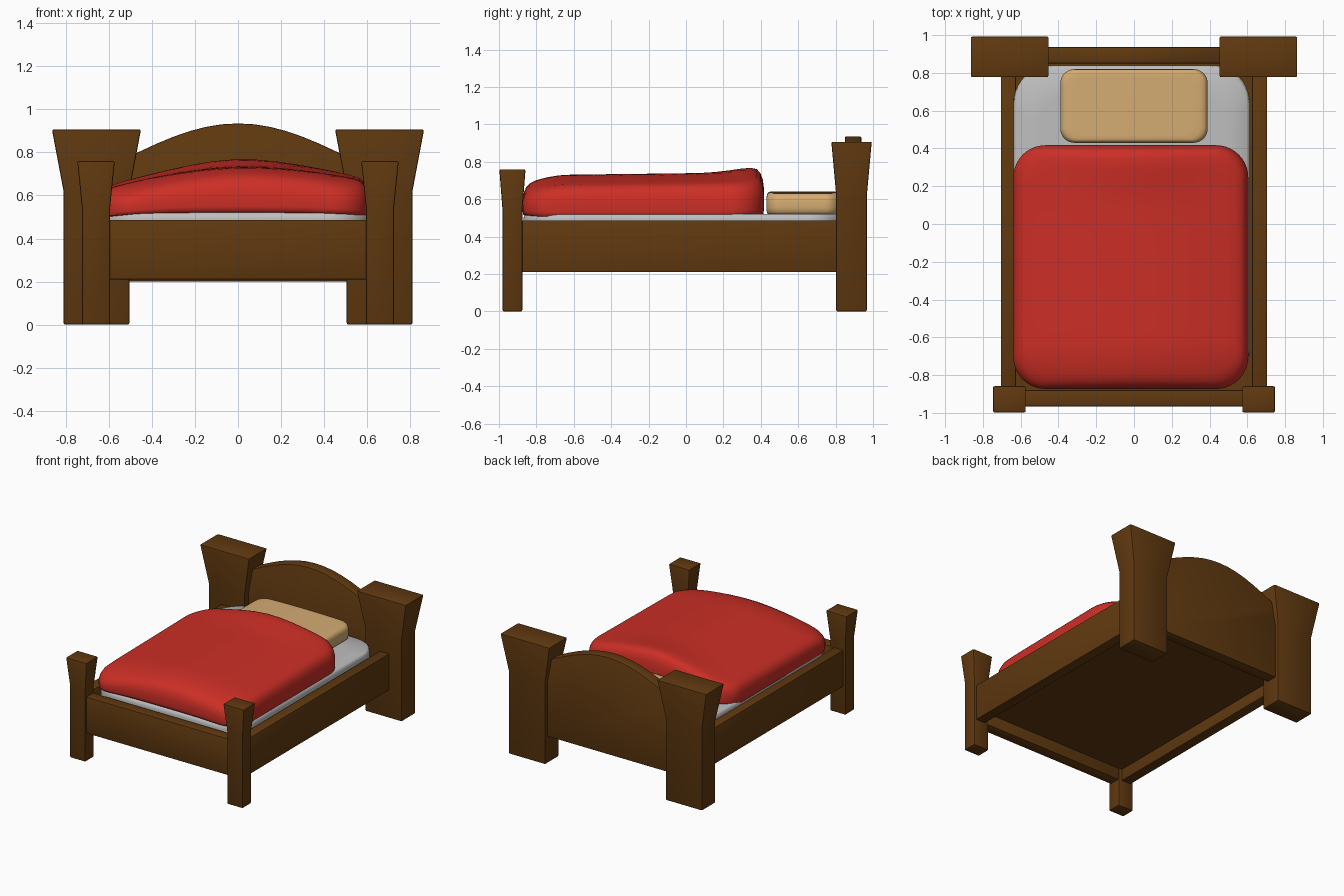
import bpy, bmesh, math

if "Cube" in bpy.data.objects:
    bpy.data.objects.remove(bpy.data.objects["Cube"])


def material(name, rgb):
    m = bpy.data.materials.new(name)
    m.diffuse_color = (*rgb, 1)
    m.use_nodes = True
    m.node_tree.nodes["Principled BSDF"].inputs["Base Color"].default_value = m.diffuse_color
    return m


WOOD = material("brown wood", (0.118, 0.041, 0.005))
RED = material("red cloth", (0.60, 0.028, 0.019))
GREY = material("grey sheet", (0.52, 0.52, 0.52))
TAN = material("tan cloth", (0.66, 0.41, 0.17))


def finish(name, bm, mat, bevel=0.0, angle=35):
    """Turn a bmesh into a named, softly shaded object."""
    bmesh.ops.recalc_face_normals(bm, faces=bm.faces)
    if bevel:
        sharp = [e for e in bm.edges if e.calc_face_angle(0) > math.radians(40)]
        bmesh.ops.bevel(bm, geom=sharp, offset=bevel, segments=2,
                        profile=0.5, affect='EDGES')
    me = bpy.data.meshes.new(name)
    bm.to_mesh(me)
    bm.free()
    me.materials.append(mat)
    ob = bpy.data.objects.new(name, me)
    bpy.context.collection.objects.link(ob)
    bpy.ops.object.select_all(action='DESELECT')
    ob.select_set(True)
    bpy.context.view_layer.objects.active = ob
    bpy.ops.object.shade_smooth_by_angle(angle=math.radians(angle))
    return ob


def loft(rings):
    """Skin closed rings of points and cap both ends."""
    bm = bmesh.new()
    rows = [[bm.verts.new(p) for p in r] for r in rings]
    n = len(rows[0])
    for a, b in zip(rows, rows[1:]):
        for i in range(n):
            j = (i + 1) % n
            bm.faces.new((a[i], a[j], b[j], b[i]))
    bm.faces.new(rows[0])
    bm.faces.new(rows[-1])
    return bm


def rect(x0, x1, y0, y1, z):
    return [(x0, y0, z), (x1, y0, z), (x1, y1, z), (x0, y1, z)]


def box(name, x0, x1, y0, y1, z0, z1, bevel=0.006):
    return finish(name, loft([rect(x0, x1, y0, y1, z0), rect(x0, x1, y0, y1, z1)]),
                  WOOD, bevel)


def post(name, cx, cy, hx, hy, kink, top, flare_x, flare_y):
    """Square post, straight below and flared towards the top."""
    rings = []
    for z, f in ((0, 0), (kink, 0), (top, 1)):
        ax, ay = hx + f * flare_x, hy + f * flare_y
        rings.append(rect(cx - ax, cx + ax, cy - ay, cy + ay, z))
    finish(name, loft(rings), WOOD, 0.008)


def outline(hx, hy, r, steps=10, side=8):
    """Rounded rectangle about the origin, with points along the sides."""
    corners = []
    for k, (sx, sy) in enumerate(((1, 1), (-1, 1), (-1, -1), (1, -1))):
        arc = []
        for i in range(steps + 1):
            a = (k + i / steps) * math.pi / 2
            arc.append((sx * (hx - r) + r * math.cos(a),
                        sy * (hy - r) + r * math.sin(a)))
        corners.append(arc)
    pts = []
    for k in range(4):
        pts += corners[k]
        (ax, ay), (bx, by) = corners[k][-1], corners[(k + 1) % 4][0]
        pts += [(ax + (bx - ax) * i / side, ay + (by - ay) * i / side)
                for i in range(1, side)]
    return pts


def cushion(name, mat, cx, cy, hx, hy, r, bottom, top, edge):
    """Soft slab: rings round the edge, then inwards over the top."""
    path = [(0.02, 0), (0.5, 0), (0.85, 0)] + edge
    path += [(s, 1) for s in (0.8, 0.7, 0.6, 0.5, 0.4, 0.3, 0.2, 0.1, 0.02)]
    pts = outline(hx, hy, r)
    rings = []
    for s, h in path:
        ring = []
        for px, py in pts:
            x, y = cx + px * s, cy + py * s
            lo, hi = bottom(x, y), top(x, y)
            ring.append((x, y, lo + h * (hi - lo)))
        rings.append(ring)
    finish(name, loft(rings), mat, angle=60)


# Corner posts, rails on both sides
for side, s in (("right", 1), ("left", -1)):
    post("head_post_" + side, s * 0.658, 0.885, 0.153, 0.082, 0.62, 0.907, 0.054, 0.026)
    post("foot_post_" + side, s * 0.660, -0.928, 0.065, 0.053, 0.54, 0.76, 0.022, 0.017)
    x0, x1 = sorted((s * 0.625, s * 0.705))
    box("side_rail_" + side, x0, x1, -0.92, 0.88, 0.21, 0.487)

# Foot rail and base board
box("foot_rail", -0.64, 0.64, -0.965, -0.88, 0.21, 0.487)
box("base_board", -0.65, 0.65, -0.90, 0.88, 0.30, 0.34, 0)

# Arched headboard
arch = [(-0.6, 0.2)]
for i in range(17):
    x = -0.6 + 1.2 * i / 16
    arch.append((x, 0.20 + 0.54 + 0.195 * math.cos(x / 0.6 * math.pi / 2) ** 1.1
                 if abs(x) < 0.599 else 0.74))
arch.append((0.6, 0.2))
finish("headboard", loft([[(x, y, z) for x, z in arch] for y in (0.85, 0.937)]),
       WOOD, 0.006, 40)

# Mattress
cushion("mattress", GREY, -0.012, -0.015, 0.625, 0.855, 0.2,
        lambda x, y: 0.335, lambda x, y: 0.522,
        [(0.98, 0), (1, 0.12), (1, 0.85), (0.995, 0.95), (0.98, 1)])

# Pillow
cushion("pillow", TAN, 0, 0.625, 0.39, 0.195, 0.075,
        lambda x, y: 0.52, lambda x, y: 0.64 - 0.008 * (x / 0.39) ** 2,
        [(0.96, 0), (0.99, 0.1), (1, 0.3), (1, 0.7), (0.985, 0.88), (0.95, 0.97), (0.9, 1)])


# Blanket: domed across, raised by the pillow, sloping down at the foot
def blanket_top(x, y):
    u = (x + 0.015) / 0.62
    z = 0.738 + 0.012 * y + 0.02 * u - 0.085 * abs(u) ** 1.8
    z += 0.026 * math.exp(-((y - 0.36) / 0.16) ** 2 - (x / 0.35) ** 2)
    t = max(0, (-0.62 - y) / 0.26)
    return z - 0.055 * t * t


cushion("blanket", RED, -0.017, -0.228, 0.622, 0.645, 0.17,
        lambda x, y: 0.519 - 0.024 * abs(x / 0.63) ** 4, blanket_top,
        [(0.97, 0), (0.995, 0.06), (1, 0.2), (1, 0.55), (0.99, 0.75),
         (0.97, 0.89), (0.94, 0.97), (0.89, 1)])
